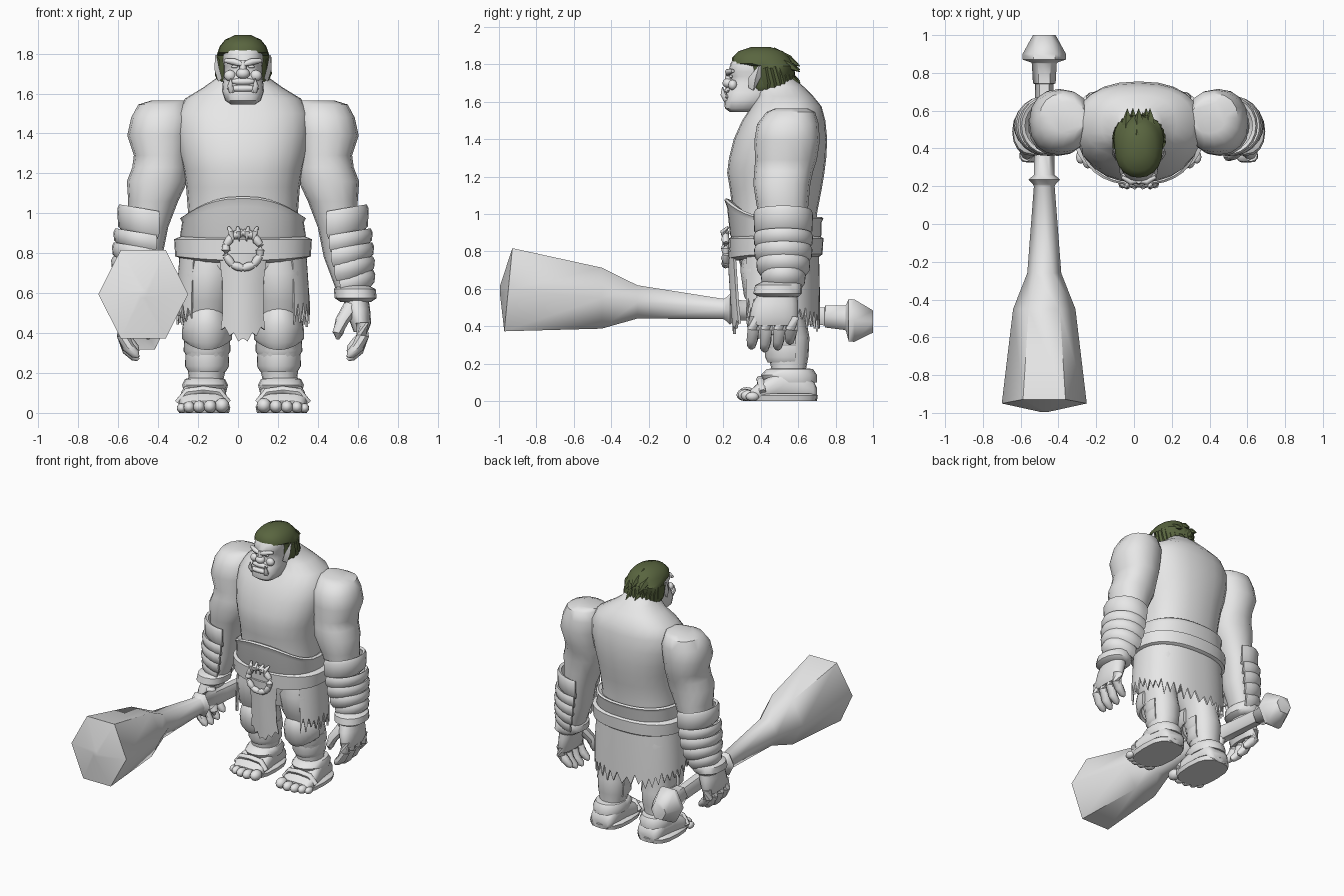
import bpy, bmesh, math, random
from math import cos, sin, pi, radians
from mathutils import Vector, Matrix

random.seed(4)
CX = 0.025  # body symmetry line


def material(name, rgb):
    m = bpy.data.materials.new(name)
    m.diffuse_color = (*rgb, 1)
    return m


GREY = material("plain_grey", (0.8, 0.8, 0.8))
HAIR = material("dark_green_hair", (0.10, 0.13, 0.05))


def finish(name, bm, mat, s=1, thick=0, angle=45):
    """Place the mesh on side s of the symmetry line and shade it."""
    for v in bm.verts:
        v.co.x = CX + s * v.co.x
    bmesh.ops.recalc_face_normals(bm, faces=bm.faces)
    if thick:
        bmesh.ops.solidify(bm, geom=bm.faces[:], thickness=thick)
        bmesh.ops.recalc_face_normals(bm, faces=bm.faces)
    me = bpy.data.meshes.new(name)
    bm.to_mesh(me)
    bm.free()
    me.materials.append(mat)
    ob = bpy.data.objects.new(name, me)
    bpy.context.collection.objects.link(ob)
    bpy.ops.object.select_all(action='DESELECT')
    ob.select_set(True)
    bpy.context.view_layer.objects.active = ob
    bpy.ops.object.shade_smooth_by_angle(angle=radians(angle))
    return ob


def skin(name, rows, mat=GREY, s=1, closed=True, thick=0, angle=45):
    """Bridge rows of points; closed rows are capped."""
    bm = bmesh.new()
    vs = [[bm.verts.new(p) for p in r] for r in rows]
    n = len(rows[0])
    for a, b in zip(vs, vs[1:]):
        for i in range(n if closed else n - 1):
            j = (i + 1) % n
            bm.faces.new((a[i], a[j], b[j], b[i]))
    if closed:
        bm.faces.new(vs[0])
        bm.faces.new(vs[-1])
    return finish(name, bm, mat, s, thick, angle)


def power(v, e):
    return math.copysign(abs(v) ** e, v)


def oval(n, e=1.0, off=0.0):
    return [(power(cos(2 * pi * i / n + off), e), power(sin(2 * pi * i / n + off), e))
            for i in range(n)]


def stack(name, rings, n=16, e=0.9, **kw):
    """Rings along z: (z, centre x, half width, y front, y back)."""
    return skin(name, [[(cx + hw * c, (f + b) / 2 + (b - f) / 2 * d, z) for c, d in oval(n, e)]
                       for z, cx, hw, f, b in rings], **kw)


def tube(name, pts, n=8, **kw):
    """Tapered limb through points (x, y, z, radius)."""
    P = [Vector(p[:3]) for p in pts]
    rows = []
    for i, p in enumerate(P):
        d = P[min(i + 1, len(P) - 1)] - P[max(i - 1, 0)]
        q = d.to_track_quat('Z', 'Y')
        rows.append([p + q @ Vector((c, k, 0)) * pts[i][3] for c, k in oval(n)])
    return skin(name, rows, **kw)


def band(name, cx, cy, rows, a0, a1, n=14, thick=0.02, tilt=0.0, **kw):
    """Curved plate: rows (z, rx, ry) between two angles."""
    A = [radians(a0 + (a1 - a0) * i / n) for i in range(n + 1)]
    return skin(name, [[(cx + rx * cos(a), cy + ry * sin(a), z + tilt * cos(a)) for a in A]
                       for z, rx, ry in rows], closed=False, thick=thick, **kw)


def blob(name, loc, size, s=1, mat=GREY):
    bm = bmesh.new()
    bmesh.ops.create_uvsphere(bm, u_segments=12, v_segments=8, radius=1,
                              matrix=Matrix.Translation(loc) @ Matrix.Diagonal((*size, 1)))
    return finish(name, bm, mat, s)


# Torso and neck
stack("torso", [(0.60, 0, .25, .32, .67), (0.85, 0, .29, .26, .70), (1.0, 0, .275, .25, .70),
                (1.13, 0, .285, .235, .725), (1.22, 0, .30, .22, .74), (1.30, 0, .32, .23, .75),
                (1.40, 0, .335, .255, .755), (1.50, 0, .335, .30, .745), (1.575, 0, .29, .35, .725),
                (1.63, 0, .20, .38, .68), (1.68, 0, .13, .38, .63), (1.74, 0, .09, .38, .56)],
      n=24, e=0.85)

# Head and face
stack("head", [(1.545, 0, .06, .235, .36), (1.565, 0, .09, .208, .40), (1.61, 0, .105, .203, .44),
               (1.65, 0, .102, .215, .48), (1.70, 0, .095, .235, .50), (1.735, 0, .095, .24, .52),
               (1.76, 0, .10, .225, .53), (1.81, 0, .10, .24, .53), (1.86, 0, .07, .28, .48)],
      n=20, e=0.75)
blob("nose", (0, .225, 1.70), (.035, .03, .027))
tube("nose_bridge", [(0, .225, 1.70, .02), (0, .228, 1.765, .014)])
blob("lower_lip", (0, .215, 1.625), (.08, .022, .018))
blob("upper_lip", (0, .225, 1.66), (.065, .02, .018))
for s in (1, -1):
    tube("brow", [(.0, .225, 1.745, .012), (.045, .225, 1.76, .017), (.09, .25, 1.765, .01)], s=s)
    blob("cheek", (.065, .25, 1.69), (.03, .025, .028), s)
    blob("eye", (.042, .24, 1.735), (.016, .01, .008), s)
    tube("tusk", [(.055, .215, 1.61, .016), (.065, .198, 1.64, .014), (.06, .195, 1.678, .003)], s=s)
    skin("ear", [[(.105, .335, 1.675), (.125, .36, 1.66), (.115, .375, 1.68)],
                 [(.12, .335, 1.73), (.143, .37, 1.72), (.125, .40, 1.73)],
                 [(.132, .385, 1.79), (.14, .39, 1.79), (.135, .40, 1.795)]], s=s)

# Hair cap with ragged tufts
stack("hair", [(1.66, 0, .11, .36, .46), (1.68, 0, .125, .34, .52), (1.73, 0, .13, .335, .57),
               (1.79, 0, .132, .32, .58), (1.805, 0, .128, .245, .57), (1.835, 0, .118, .245, .555),
               (1.87, 0, .09, .28, .52), (1.893, 0, .04, .35, .45)], n=20, mat=HAIR)
for i in range(15):
    a = radians(-5 + 190 * i / 14)
    x, y = .115 * cos(a), .45 + .11 * sin(a)
    z = 1.70 + random.uniform(-.01, .02)
    tube("hair_tuft", [(x * .9, y - .02, z + .08, .04), (x, y, z, .03),
                       (x * 1.02, y + .05 * sin(a), z - .055, .003)], n=5, mat=HAIR)
for x, z in ((-.06, 1.83), (0, 1.85), (.06, 1.82), (-.03, 1.77), (.04, 1.76)):
    tube("hair_spike", [(x, .46, z + .01, .035), (x, .55, z - .025, .025), (x, .61, z - .06, .002)],
         n=5, mat=HAIR)

# Arms, bracers and hands
BRACER = [(1.02, .88, .475, .145, .15), (.90, .81, .49, .15, .15), (.83, .74, .50, .147, .147),
          (.76, .67, .513, .138, .135), (.69, .60, .533, .12, .11)]
for s in (1, -1):
    stack("arm", [(1.565, .37, .09, .48, .65), (1.545, .40, .125, .43, .69), (1.48, .405, .155, .38, .71),
                  (1.39, .42, .16, .365, .715), (1.29, .41, .137, .37, .70), (1.23, .415, .14, .365, .68),
                  (1.16, .43, .152, .36, .665), (1.06, .45, .125, .375, .655), (.93, .475, .10, .40, .645),
                  (.78, .495, .09, .41, .62), (.66, .53, .08, .42, .60), (.58, .555, .075, .41, .59)], s=s)
    for zt, zb, u, rx, ry in BRACER:
        band("bracer_plate", u, .52, [(zt, rx, ry), (zt - .02, rx + .01, ry + .01),
                                      (zb + .03, rx + .006, ry + .006), (zb, rx - .02, ry - .015)],
             -112, 112, tilt=.025, s=s)
    stack("wrist_wrap", [(.64, .55, .075, .41, .61), (.62, .56, .105, .37, .62),
                         (.575, .565, .105, .36, .62), (.555, .565, .075, .39, .60)], s=s)
    stack("palm", [(.60, .56, .065, .40, .59), (.52, .575, .062, .355, .60),
                   (.45, .59, .052, .34, .60), (.405, .59, .035, .35, .585)], s=s)
    for k, y in enumerate((.365, .435, .505, .57)):
        d = (0, -.015, -.005, .025)[k]
        tube("finger", [(.595, y, .45, .035), (.60, y - .005, .385, .034),
                        (.575, y - .01, .33 + d, .031), (.54, y - .015, .295 + d, .024),
                        (.525, y - .015, .28 + d, .008)], s=s)
    tube("thumb", [(.54, .41, .53, .04), (.495, .37, .46, .034), (.475, .36, .40, .028),
                   (.475, .365, .37, .01)], s=s)

# Belt with raised belly plate
def belt(name, rows):
    out = []
    for z, hw, f, b, lift in rows:
        out.append([(hw * c, (f + b) / 2 + (b - f) / 2 * d,
                     z + lift * max(0, -d) ** 2.5) for c, d in oval(32, .85)])
    skin(name, out, angle=40)


belt("belly_plate", [(.86, .30, .25, .71, 0), (.89, .315, .235, .725, 0), (.955, .305, .22, .725, .08),
                     (.975, .315, .205, .735, .10), (.985, .30, .215, .725, .10), (.965, .27, .26, .69, .10)])
belt("belt", [(.77, .30, .27, .71, -.02), (.785, .34, .235, .73, -.02),
              (.87, .345, .23, .735, 0), (.885, .31, .26, .71, 0)])

# Buckle ring with claws
N = 10
ring = [(0.09 * sin(2 * pi * i / N), 0.09 * cos(2 * pi * i / N)) for i in range(N + 1)]
for (x0, z0), (x1, z1) in zip(ring, ring[1:]):
    tube("buckle_segment", [(x0, .212, .815 + z0, .017), ((x0 + x1) / 2, .21, .815 + (z0 + z1) / 2, .022),
                            (x1, .212, .815 + z1, .017)])
for x in (-.06, -.022, .022, .06):
    tube("buckle_claw", [(x * 1.2, .225, .93, .007), (x, .197, .905, .015), (x * .8, .20, .86, .004)])

# Torn kilt around sides and back
C = 56
top, mid, low = [], [], []
for i in range(C + 1):
    a = radians(-42 + 264 * i / C)
    c, d = power(cos(a), .85), power(sin(a), .85)
    z = .50 - .08 * max(0, d) + (random.uniform(.02, .06) if i % 2 else -random.uniform(.01, .06))
    top.append((.315 * c, .485 + .225 * d, .84))
    mid.append((.33 * c, .485 + .23 * d, .62))
    low.append((.335 * c, .485 + .232 * d, z))
skin("kilt", [top, mid, low], closed=False, thick=.012)

# Front loincloth
T = [i / 5 - 1 for i in range(11)]
skin("loincloth", [[(w * t, y + .03 * t * t, z) for t in T] for z, w, y in
                   ((.80, .115, .235), (.65, .095, .245), (.50, .095, .255))] +
     [[(.105 * t, .265 + .03 * t * t, .345 + .07 * abs(t) + .03 * (i % 2)) for i, t in enumerate(T)]],
     closed=False, thick=.015)

# Legs, guards and feet
for s in (1, -1):
    stack("leg", [(.82, .15, .14, .31, .66), (.70, .17, .145, .29, .68), (.56, .18, .13, .31, .66),
                  (.45, .18, .105, .38, .64), (.34, .18, .11, .41, .66), (.24, .18, .10, .44, .655),
                  (.16, .185, .085, .46, .64), (.08, .19, .085, .45, .65)], s=s)
    # knee guard, pointed above and below
    A = [radians(-180 + 180 * i / 12) for i in range(13)]
    skin("knee_guard", [[(.18 + r * cos(a), .48 + q * sin(a), z + k * max(0, -sin(a)) ** 2) for a in A]
                        for z, r, q, k in ((.48, .10, .12, .06), (.46, .118, .145, .06), (.42, .125, .16, .02),
                                           (.37, .125, .145, -.02), (.355, .11, .12, -.04))],
         closed=False, thick=.02, s=s)
    for zt, zb, r in ((.37, .28, .115), (.30, .205, .108)):
        band("shin_plate", .18, .545, [(zt, r, r + .012), (zb + .03, r + .003, r + .015),
                                       (zb, r - .015, r)], -200, 20, s=s)
    # foot: rows along y (y, centre x, half width, height)
    skin("foot", [[(u + w * c, y, max(.0, h / 2 + h / 2 * d)) for c, d in oval(16, .65)]
                  for y, u, w, h in ((.345, .20, .105, .06), (.39, .20, .12, .10), (.45, .198, .118, .135),
                                     (.52, .195, .105, .17), (.62, .19, .095, .16), (.68, .19, .085, .11),
                                     (.70, .19, .06, .07))], s=s)
    stack("sole", [(0, .195, .125, .33, .70), (.03, .195, .132, .32, .705), (.04, .195, .12, .34, .695)],
          e=.7, s=s)
    stack("ankle_strap", [(.10, .19, .105, .42, .70), (.14, .19, .115, .40, .70),
                          (.17, .19, .10, .43, .68), (.175, .19, .08, .46, .65)], s=s)
    tube("foot_strap", [(.075, .40, .05, .018), (.12, .40, .105, .02), (.20, .395, .115, .02),
                        (.28, .40, .105, .02), (.325, .41, .05, .018)], s=s)
    for u, y, r in ((.105, .325, .037), (.165, .315, .033), (.22, .32, .031), (.27, .335, .029), (.308, .355, .024)):
        blob("toe", (u, y, r), (r, r + .012, r), s)

# Six-sided club: (y, centre z, radius)
U = -0.475 - CX
CLUB = [(-.995, .595, .02), (-.95, .595, .225), (-.45, .55, .165), (-.26, .53, .09), (.20, .492, .055),
        (.21, .491, .06), (.235, .49, .083), (.26, .488, .055), (.50, .47, .05), (.74, .452, .048),
        (.745, .452, .06), (.85, .445, .066), (.855, .444, .07), (.87, .432, .115), (.90, .43, .115), (1.0, .425, .06)]
skin("club", [[(U + r * c, y + .025 * (d if r > .2 else 0), z + 1.14 * r * d) for c, d in oval(6)]
              for y, z, r in CLUB], angle=62)
